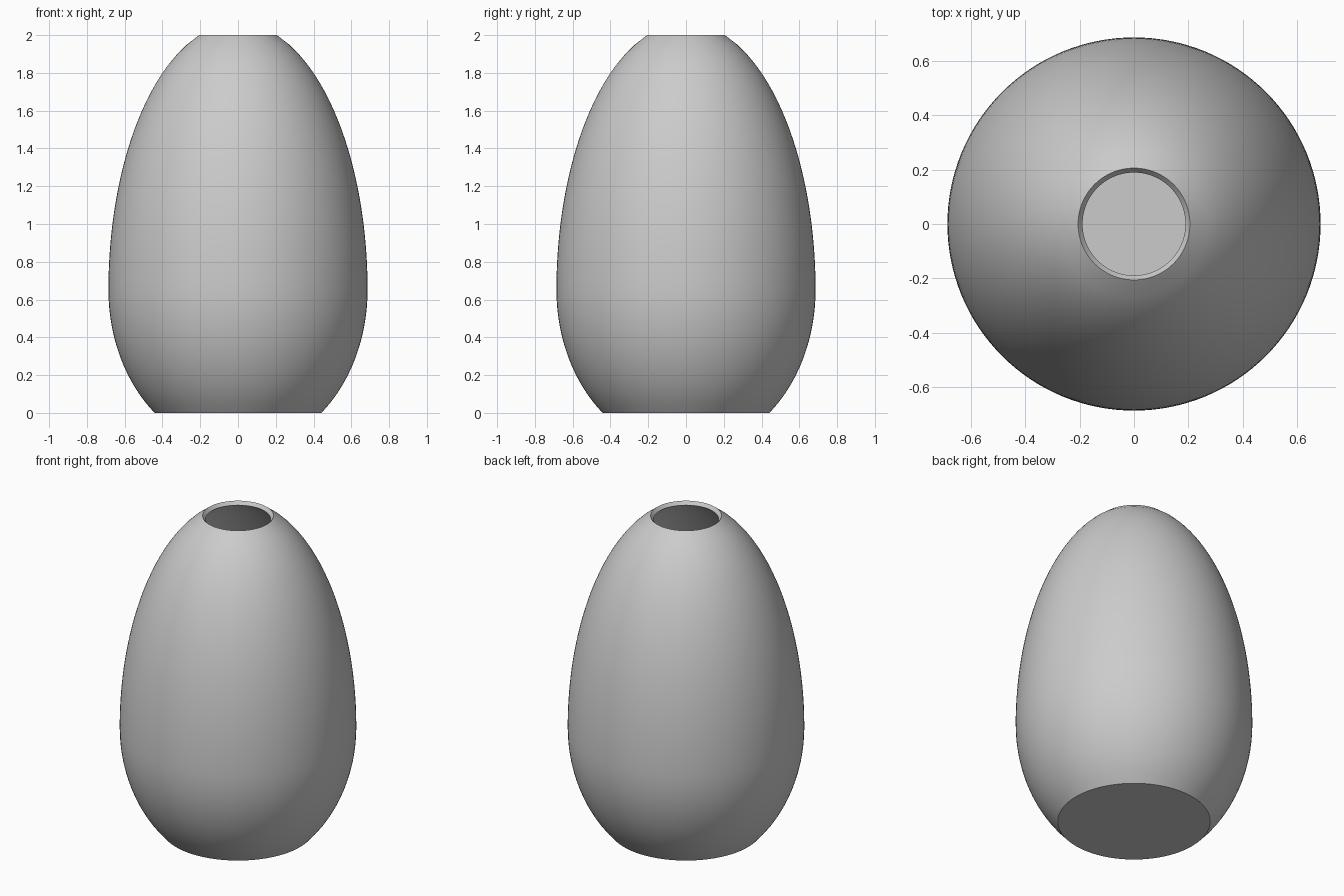
import bpy, bmesh, math

cube = bpy.data.objects.get("Cube")
if cube:
    bpy.data.objects.remove(cube, do_unlink=True)

# Material
grey = bpy.data.materials.new("plain grey")
grey.use_nodes = True
colour = (0.6, 0.6, 0.6, 1)
grey.diffuse_color = colour
grey.node_tree.nodes["Principled BSDF"].inputs["Base Color"].default_value = colour

WIDEST, BELLY_Z, HEIGHT = 0.686, 0.65, 2.0
BELOW, ABOVE = 0.85, 1.415      # vertical half-axes under and over the belly
STEPS, SIDES = 40, 128


def radius(z):
    half = BELOW if z < BELLY_Z else ABOVE
    return WIDEST * math.sqrt(1 - ((z - BELLY_Z) / half) ** 2)


# Egg-shaped profile from the base centre up to the rim, spun round z
bm = bmesh.new()
points = [(0, 0)] + [(radius(HEIGHT * i / STEPS), HEIGHT * i / STEPS)
                     for i in range(STEPS + 1)]
verts = [bm.verts.new((r, 0, z)) for r, z in points]
edges = [bm.edges.new(pair) for pair in zip(verts, verts[1:])]
bmesh.ops.spin(bm, geom=verts + edges, cent=(0, 0, 0), axis=(0, 0, 1),
               angle=math.tau, steps=SIDES)
bmesh.ops.remove_doubles(bm, verts=bm.verts, dist=0.0001)
bmesh.ops.recalc_face_normals(bm, faces=bm.faces)
if sum(f.normal.dot(f.calc_center_median()) for f in bm.faces) < 0:
    bmesh.ops.reverse_faces(bm, faces=bm.faces)

mesh = bpy.data.meshes.new("vase_body")
bm.to_mesh(mesh)
bm.free()
vase = bpy.data.objects.new("vase_body", mesh)
bpy.context.collection.objects.link(vase)
mesh.materials.append(grey)

# Thin wall, open at the top with a rim sloping inwards
wall = vase.modifiers.new("wall", 'SOLIDIFY')
wall.thickness = 0.027
wall.offset = -1
wall.use_even_offset = True

# Smooth sides with a crisp base and rim
bpy.ops.object.select_all(action='DESELECT')
vase.select_set(True)
bpy.context.view_layer.objects.active = vase
bpy.ops.object.modifier_apply(modifier=wall.name)
bpy.ops.object.shade_smooth_by_angle(angle=math.radians(30))
